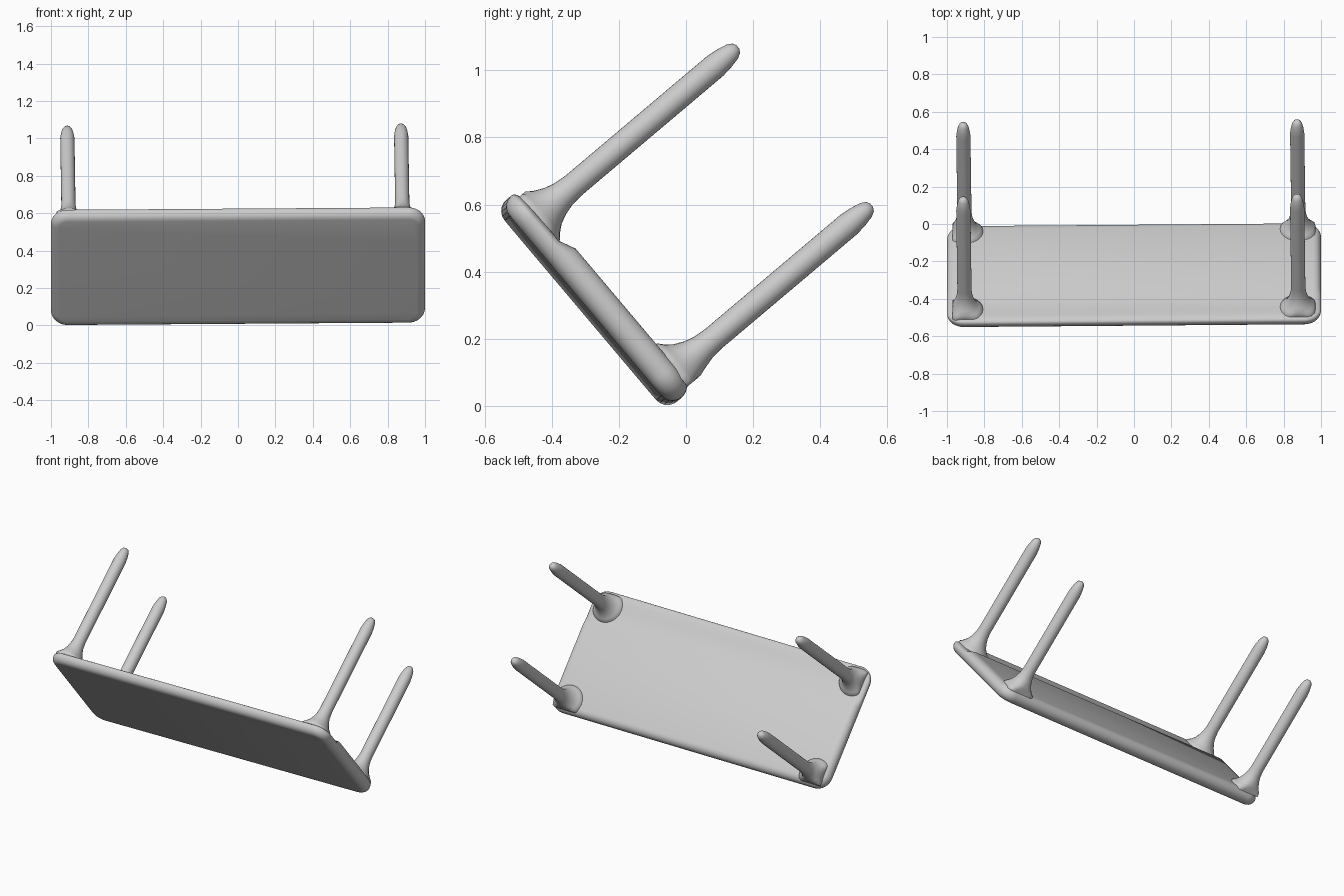
import bpy, bmesh, math
from mathutils import Matrix

if "Cube" in bpy.data.objects:
    bpy.data.objects.remove(bpy.data.objects["Cube"])

# Table frame: x along the top, u across it, n along the legs
A, T = math.atan2(0.764, 0.645), 0.0105
TILT = Matrix.Rotation(-A, 4, 'X') @ Matrix.Rotation(-T, 4, 'Y')
U0, U1, XH = -0.815, -0.027, 1.0      # table edges
THICK, THIN = 0.041, 0.018            # inner face heights either side of the step

grey = bpy.data.materials.new("light_grey")
grey.diffuse_color = (0.6, 0.6, 0.6, 1)
grey.use_nodes = True
grey.node_tree.nodes["Principled BSDF"].inputs["Base Color"].default_value = grey.diffuse_color


def loft(bm, loops):
    """Skin a stack of equal loops and cap both ends."""
    rings = [[bm.verts.new(p) for p in loop] for loop in loops]
    n = len(rings[0])
    for a, b in zip(rings, rings[1:]):
        for i in range(n):
            j = (i + 1) % n
            bm.faces.new((a[i], a[j], b[j], b[i]))
    bm.faces.new(rings[0][::-1])
    bm.faces.new(rings[-1])


def finish(name, bm, angle):
    bmesh.ops.recalc_face_normals(bm, faces=bm.faces)
    bmesh.ops.transform(bm, matrix=TILT, verts=bm.verts)
    mesh = bpy.data.meshes.new(name)
    bm.to_mesh(mesh)
    bm.free()
    mesh.materials.append(grey)
    ob = bpy.data.objects.new(name, mesh)
    bpy.context.collection.objects.link(ob)
    bpy.ops.object.select_all(action='DESELECT')
    ob.select_set(True)
    bpy.context.view_layer.objects.active = ob
    bpy.ops.object.shade_smooth_by_angle(angle=math.radians(angle))


def rounded_rect(inset, n, radius=0.09, steps=8):
    pts = []
    for k, (sx, u) in enumerate(((1, U1), (-1, U1), (-1, U0), (1, U0))):
        cx = sx * (XH - radius)
        cu = u - radius if u == U1 else u + radius
        for i in range(steps + 1):
            t = math.pi / 2 * (k + i / steps)
            r = radius - inset
            pts.append((cx + r * math.cos(t), cu + r * math.sin(t), n))
    return pts


# Table top with soft rounded edges
bm = bmesh.new()
mid, half, soft = (THICK - 0.047) / 2, (THICK + 0.047) / 2, 0.044
loft(bm, [rounded_rect(soft * (1 - math.cos(t)), mid + half * math.sin(t))
          for t in (math.pi * (i / 10 - 0.5) for i in range(11))])
# Shallow step along the inner face
for u in (-0.57, -0.62):
    bmesh.ops.bisect_plane(bm, geom=bm.verts[:] + bm.edges[:] + bm.faces[:],
                           plane_co=(0, u, 0), plane_no=(0, 1, 0))
for v in bm.verts:
    if v.co.y < -0.6 and v.co.z > 0:
        v.co.z *= THIN / THICK
finish("table_top", bm, 35)


# Legs: flared foot blending into the top, tapered rounded tip
def leg(name, x, u, h):
    profile = [(0.10, h - 0.01), (0.098, h + 0.004), (0.082, h + 0.018),
               (0.064, h + 0.04), (0.05, h + 0.07), (0.042, h + 0.1),
               (0.038, h + 0.14), (0.038, 0.71), (0.034, 0.745),
               (0.027, 0.777), (0.018, 0.793), (0.007, 0.799)]
    loops = []
    for r, n in profile:
        ring = []
        for i in range(24):
            t = math.tau * i / 24
            # keep the flare within the table outline
            ring.append((max(-0.97, min(0.97, x + r * math.cos(t))),
                         max(U0 + 0.018, min(U1 - 0.014, u + r * math.sin(t))), n))
        loops.append(ring)
    bm = bmesh.new()
    loft(bm, loops)
    finish(name, bm, 50)


for side, x in (("left", -0.905), ("right", 0.88)):
    leg("upper_leg_" + side, x, -0.718, THIN)
    leg("lower_leg_" + side, x, -0.1, THICK)
